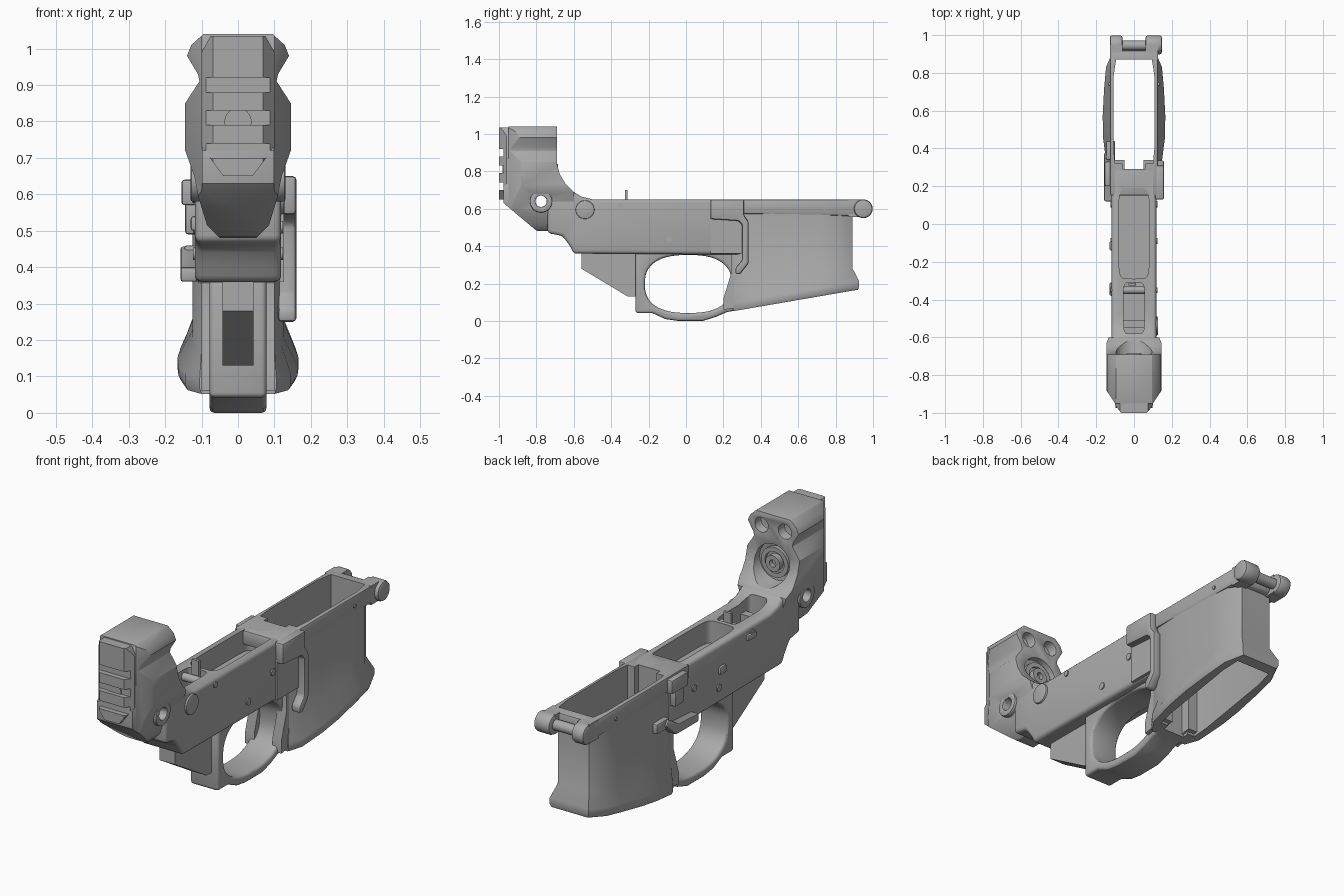
import bpy, bmesh, math
from mathutils import Vector

cube = bpy.data.objects.get("Cube")
if cube:
    bpy.data.objects.remove(cube, do_unlink=True)

grey = bpy.data.materials.new("satin grey")
grey.use_nodes = True
grey.diffuse_color = (0.4, 0.4, 0.4, 1)
grey.node_tree.nodes["Principled BSDF"].inputs["Base Color"].default_value = (0.4, 0.4, 0.4, 1)


def activate(ob):
    bpy.ops.object.select_all(action="DESELECT")
    ob.select_set(True)
    bpy.context.view_layer.objects.active = ob


def loft(name, rings):
    """Closed solid through rings of equal point count."""
    bm = bmesh.new()
    loops = [[bm.verts.new(p) for p in ring] for ring in rings]
    n = len(loops[0])
    for low, high in zip(loops, loops[1:]):
        for i in range(n):
            j = (i + 1) % n
            bm.faces.new((low[i], low[j], high[j], high[i]))
    bm.faces.new(loops[0])
    bm.faces.new(loops[-1])
    bmesh.ops.recalc_face_normals(bm, faces=bm.faces)
    mesh = bpy.data.meshes.new(name)
    bm.to_mesh(mesh)
    bm.free()
    ob = bpy.data.objects.new(name, mesh)
    bpy.context.collection.objects.link(ob)
    mesh.materials.append(grey)
    return ob


def place(u, v, w, axis):
    return {"x": (w, u, v), "y": (u, w, v), "z": (u, v, w)}[axis]


def prism(name, pts, a, b, axis="x"):
    return loft(name, [[place(u, v, w, axis) for u, v in pts] for w in (a, b)])


def rect(u0, u1, v0, v1):
    return [(u0, v0), (u1, v0), (u1, v1), (u0, v1)]


def oval(u, v, ru, rv, power=2.0, n=40):
    pts = []
    for i in range(n):
        c, s = math.cos(math.tau * i / n), math.sin(math.tau * i / n)
        pts.append((u + ru * math.copysign(abs(c) ** (2 / power), c),
                    v + rv * math.copysign(abs(s) ** (2 / power), s)))
    return pts


def rod(name, u, v, r, a, b, axis="x"):
    return prism(name, oval(u, v, r, r), a, b, axis)


def apply(ob, mod):
    activate(ob)
    bpy.ops.object.modifier_apply(modifier=mod.name)


def combine(ob, tool, operation="DIFFERENCE"):
    mod = ob.modifiers.new("combine", "BOOLEAN")
    mod.operation, mod.object, mod.solver = operation, tool, "EXACT"
    apply(ob, mod)
    bpy.data.objects.remove(tool, do_unlink=True)


def soften(ob, width, segments=2):
    mod = ob.modifiers.new("soften", "BEVEL")
    mod.width, mod.segments, mod.limit_method = width, segments, "ANGLE"
    mod.angle_limit = math.radians(35)
    apply(ob, mod)


# Middle body with shallow display recesses in the top
body = prism("middle_body", [(-.74, .47), (-.66, .455), (-.62, .4), (-.6, .36), (.3, .355),
                             (.3, .65), (-.5, .65), (-.56, .665), (-.6, .69), (-.74, .69)], -.118, .118)
soften(body, .018, 3)
for name, y0, y1, half in (("wide", -.29, .19, .08), ("narrow", -.58, -.31, .055)):
    tool = prism(name, oval(0, (y0 + y1) / 2, half, (y1 - y0) / 2, 7), .54, .9, "z")
    combine(body, tool)

# Rear tower: side outline intersected with a front outline
tower = prism("rear_tower", [(-.95, 1.04), (-.69, 1.04), (-.69, .84), (-.675, .785), (-.645, .735),
                             (-.6, .69), (-.6, .44), (-.68, .455), (-.74, .475), (-.8, .483),
                             (-.975, .63), (-.975, .72), (-.95, .74)], -.2, .2)
half = [(.05, .48), (.085, .515), (.108, .59), (.12, .65), (.145, .72), (.145, .85),
        (.106, .91), (.11, .93), (.14, .98), (.128, 1.01), (.095, 1.04)]
outline = half + [(-x, z) for x, z in reversed(half)]
combine(tower, prism("outline", outline, -1.2, -.3, "y"), "INTERSECT")
for side in (-1, 1):
    # tapered rear corners and top sockets
    corner = [(side * .09, -1.1), (side * .3, -1.1), (side * .3, -.8), (side * .147, -.88), (side * .1, -.95)]
    combine(tower, prism("corner", corner, .4, 1.2, "z"))
    combine(tower, rod("socket", side * .065, .975, .037, -.74, -.5, "y"))
combine(tower, rod("dish", 0, .8, .096, -.72, -.4, "y"))
combine(tower, rod("sling_hole", -.775, .64, .03, -.3, .3))
soften(tower, .006)

# Stepped rings in the dish
for i, (r, depth) in enumerate(((.075, .02), (.04, .035))):
    ring = rod("dish_ring", 0, .8, r, -.725, -.72 + depth, "y")
    combine(ring, rod("bore", 0, .8, r - .022, -.72 + depth / 3, -.4, "y"))

# Sling socket rims
for side in (-1, 1):
    rim = rod("sling_rim", -.775, .64, .06, side * .1, side * .13)
    combine(rim, rod("bore", -.775, .64, .03, -.3, .3))
    soften(rim, .006)

# Slotted rear plate
plate = prism("rear_plate", [(-.04, .65), (.04, .65), (.1, .73), (.1, .99), (.075, 1.035),
                             (-.075, 1.035), (-.1, .99), (-.1, .73)], -1, -.93, "y")
for z in (.72, .81, .9):
    combine(plate, prism("slot", rect(-1.1, -.975, z - .02, z + .02), -.3, .3))
for side in (-1, 1):
    combine(plate, prism("edge", [(side * .06, -1.01), (side * .2, -1.01), (side * .2, -.96), (side * .1, -.96)],
                         .5, 1.2, "z"))
rod("plate_button", 0, .8, .037, -.98, -.972, "y")

# Grip tang and trigger guard
prism("grip_tang", [(-.56, .37), (-.56, .28), (-.31, .13), (-.25, .13), (-.25, .37)], -.043, .043)
guard = prism("trigger_guard", [(-.27, .37), (-.27, .042), (-.18, .042), (-.11, .01), (-.04, 0), (.09, 0),
                                (.16, .022), (.22, .048), (.32, .065), (.32, .37)], -.078, .078)
combine(guard, prism("opening", oval(.012, .198, .232, .155, 2.5, 56), -.3, .3))
soften(guard, .014, 3)
# Shoulders blending the guard into the front shell
for side in (-1, 1):
    prism("guard_shoulder", [(.24, .36), (.24, .25), (.2, .12), (.2, .06), (.34, .08), (.34, .36)],
          side * .05, side * .1)


# Front shell with sloping flared foot
def shell_ring(widths, y0, y1, lift=None, top=None):
    ys = [y0, y0 + .06, .45, .57, .72, .83, y1]
    right = list(zip(widths, ys))
    ring = right + [(-x, y) for x, y in reversed(right)]
    return [(x, y, top if top else .052 + .172 * (y - .25) + lift) for x, y in ring]


wall = (.1, .12, .125, .125, .125, .12, .085)
foot = (.1, .138, .155, .158, .15, .14, .1)
flare = (.105, .145, .163, .166, .158, .148, .108)
shell = loft("front_shell", [shell_ring(foot, .25, .92, 0), shell_ring(flare, .25, .925, .015),
                             shell_ring(flare, .25, .925, .045), shell_ring(wall, .26, .89, .12),
                             shell_ring(wall, .26, .89, top=.6)])
rail = prism("top_rail", [(.15, .575), (.9, .56), (.92, .575), (.92, .65), (.15, .65)], -.128, .128)
soften(rail, .012)
well = [(-.06, .29), (.06, .29), (.06, .32), (.1, .32), (.108, .4), (.108, .78), (.095, .87), (-.095, .87),
        (-.108, .78), (-.108, .4), (-.1, .32), (-.06, .32)]
for part in (body, rail, shell, guard):
    combine(part, prism("well", well, -.1, .9, "z"))

# Front hinge lugs and crossbar
for a, b in ((-.128, -.06), (.06, .148)):
    soften(rod("hinge_lug", .948, .6, .05, a, b), .012)
    prism("lug_root", rect(.87, .948, .555, .65), a, min(b, .128))
rod("hinge_bar", .945, .6, .026, -.08, .08)

# Raised fence on the left side
fence = prism("fence", [(.13, .65), (.13, .545), (.28, .535), (.3, .515), (.3, .325), (.265, .285), (.265, .25),
                        (.29, .25), (.335, .31), (.335, .53), (.31, .565), (.31, .65)], .11, .16)
soften(fence, .01)
prism("fence_panel", rect(.13, .31, .36, .56), .1, .126)

# Control shapes on the right side
for name, pts, out in (
        ("catch_block", rect(.2, .33, .57, .64), .155),
        ("catch_paddle", rect(.22, .29, .49, .58), .145),
        ("release_lever", [(.12, .36), (.3, .36), (.38, .43), (.36, .46), (.28, .41), (.12, .4)], .158),
        ("release_pad", rect(.34, .44, .41, .46), .148),
        ("side_stop", rect(-.14, -.09, .5, .54), .13),
        ("rear_stop", rect(-.38, -.31, .585, .615), .13)):
    soften(prism(name, pts, -out, -.1), .008)

# Surface buttons and cosmetic pin heads
soften(rod("rear_button", -.54, .595, .05, .1, .128), .006)
for y, z, r in ((-.09, .437, .017), (.105, .51, .017), (-.35, .62, .014), (.74, .6, .009)):
    for side in (-1, 1):
        surface = .128 if y > .12 else .118
        rod("pin_head", y, z, r, side * (surface - .02), side * (surface + .006))

# Small post and roller in the rear recess
prism("small_post", rect(-.326, -.312, .53, .7), -.03, .01)
rod("recess_roller", -.35, .615, .02, -.06, .06)
prism("recess_bridge", rect(-.55, -.51, .53, .6), -.06, .06)

# Shading
for ob in bpy.context.scene.objects:
    if ob.type == "MESH":
        activate(ob)
        bpy.ops.object.shade_smooth_by_angle(angle=math.radians(30))
